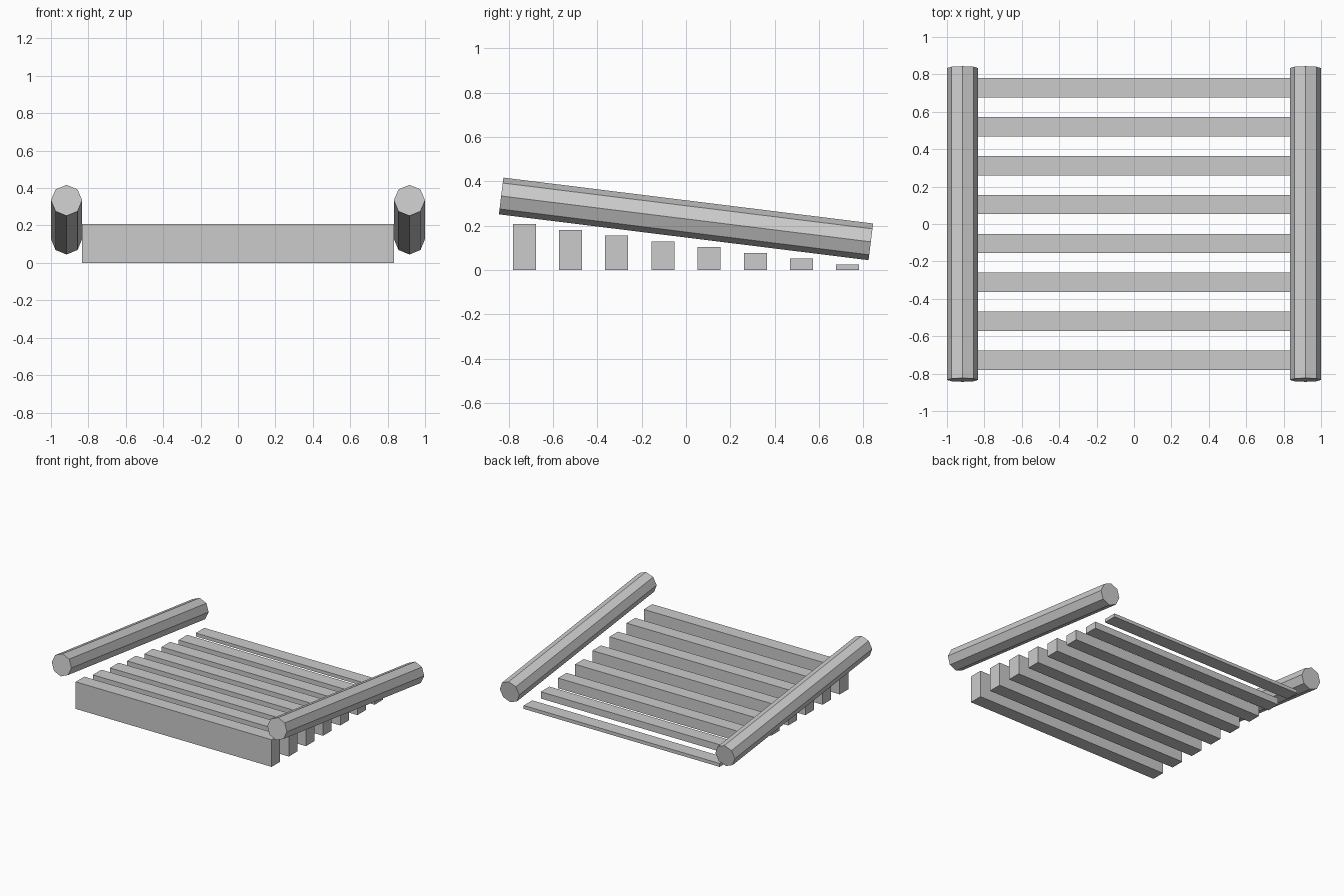
import bpy
import math

if "Cube" in bpy.data.objects:
    bpy.data.objects.remove(bpy.data.objects["Cube"])

COUNT = 8
PITCH = 5 / 24      # spacing between slats
STEP = 0.026        # height change per slat


def slat(i):
    h = STEP * (COUNT - i)
    y = (i - (COUNT - 1) / 2) * PITCH
    bpy.ops.mesh.primitive_cube_add(size=1, location=(0, y, h / 2))
    ob = bpy.context.object
    ob.name = f"slat_{i + 1}"
    ob.scale = (5 / 3, 0.104, h)


def rail(name, side):
    # octagonal bar sloping down towards the back
    bpy.ops.mesh.primitive_cylinder_add(
        vertices=8, radius=1 / 12, depth=1.68,
        location=(side * 11 / 12, 0, 0.231),
        rotation=(math.radians(90) - math.atan(0.124), 0, 0))
    bpy.context.object.name = name


# Stepped slats, tallest at the front
for i in range(COUNT):
    slat(i)

# Sloping side rails
rail("left_rail", -1)
rail("right_rail", 1)
